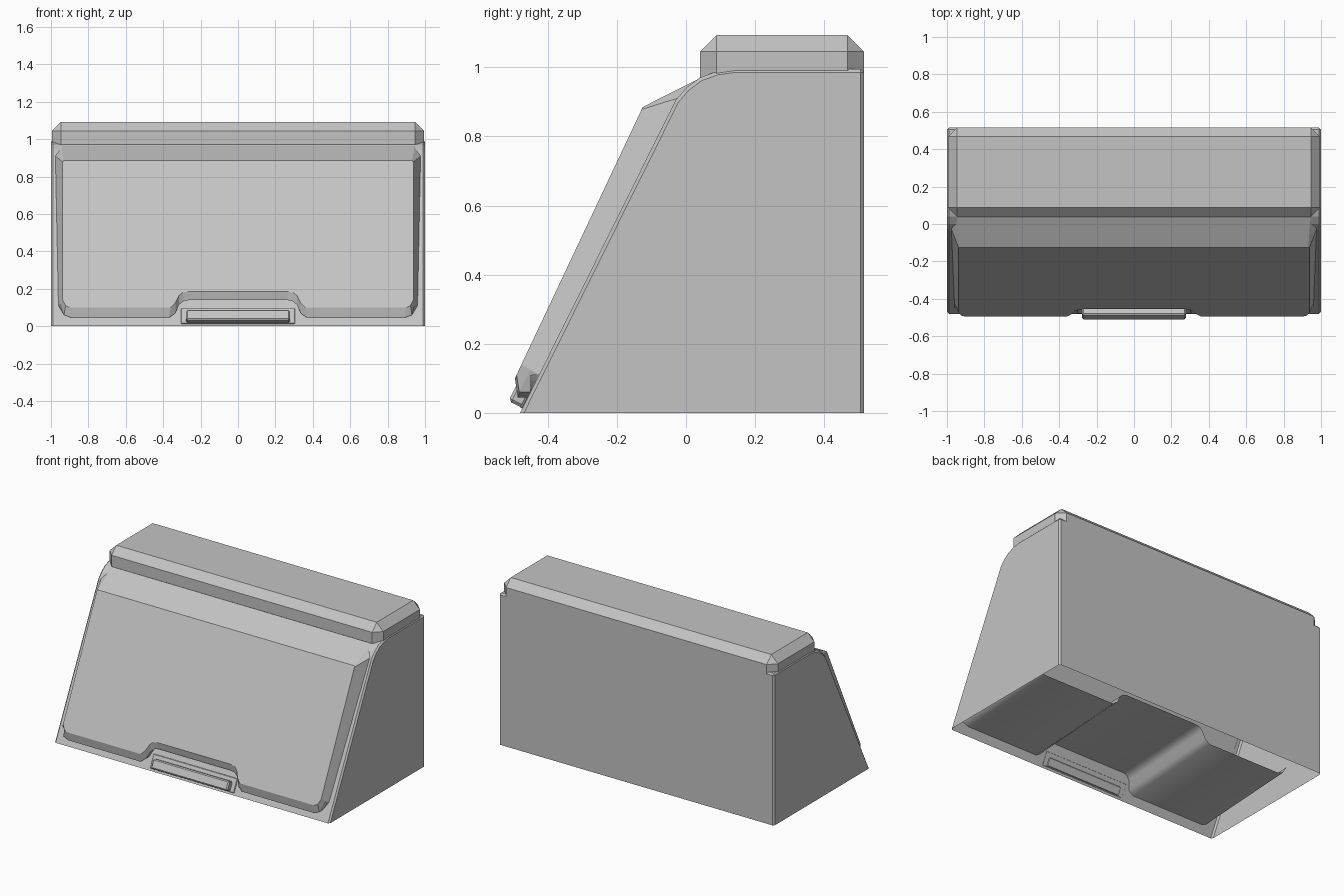
import bpy, bmesh
from mathutils import Vector

cube = bpy.data.objects.get("Cube")
if cube:
    bpy.data.objects.remove(cube)

grey = bpy.data.materials.new("plain grey")
grey.use_nodes = True
grey.diffuse_color = (0.55, 0.55, 0.55, 1)
grey.node_tree.nodes["Principled BSDF"].inputs["Base Color"].default_value = (0.55, 0.55, 0.55, 1)


def build(name, verts, faces, recalc=True, bevel=0.0):
    mesh = bpy.data.meshes.new(name)
    mesh.from_pydata(verts, [], faces)
    if recalc:
        bm = bmesh.new()
        bm.from_mesh(mesh)
        bmesh.ops.recalc_face_normals(bm, faces=bm.faces)
        bm.to_mesh(mesh)
        bm.free()
    mesh.materials.append(grey)
    obj = bpy.data.objects.new(name, mesh)
    bpy.context.collection.objects.link(obj)
    if bevel:
        mod = obj.modifiers.new("chamfer", 'BEVEL')
        mod.width = bevel
        mod.segments = 1
        mod.limit_method = 'ANGLE'
        mod.angle_limit = 0.6
    return obj


def box(name, size, centre, tilt=0.0, bevel=0.0):
    sx, sy, sz = (s / 2 for s in size)
    verts = [(x, y, z) for x in (-sx, sx) for y in (-sy, sy) for z in (-sz, sz)]
    faces = [(0, 1, 3, 2), (4, 6, 7, 5), (0, 4, 5, 1), (2, 3, 7, 6), (0, 2, 6, 4), (1, 5, 7, 3)]
    obj = build(name, verts, faces, bevel=bevel)
    obj.location = centre
    obj.rotation_euler.x = tilt
    return obj


# Housing: side profile (y, z) pulled across the width, open underneath
profile = [(-0.48, 0), (-0.03, 0.905), (0, 0.94), (0.04, 0.97), (0.09, 0.988),
           (0.14, 0.995), (0.515, 0.995), (0.515, 0)]
n = len(profile)
verts = [(x, y, z) for x in (-1, 1) for y, z in profile]
faces = [(i, i + 1, n + i + 1, n + i) for i in range(n - 1)]
faces += [tuple(range(n)), tuple(range(n, 2 * n))]
build("housing", verts, faces, bevel=0.01)


def housing_y(z):
    for (y0, z0), (y1, z1) in zip(profile, profile[1:]):
        if z <= z1:
            return y0 + (y1 - y0) * (z - z0) / (z1 - z0)
    return profile[4][0]


def panel_y(z):
    return -0.495 + (z - 0.1) * 0.4713


# Raised front panel: half outlines (x, z) of the base and the face, mirrored
base_half = [(0.26, 0.14), (0.29, 0.135), (0.315, 0.115), (0.335, 0.07), (0.37, 0.045),
             (0.89, 0.045), (0.93, 0.06), (0.96, 0.11), (0.977, 0.91), (0.945, 0.975)]
face_half = [(0.27, 0.185), (0.295, 0.18), (0.315, 0.165), (0.335, 0.125), (0.36, 0.1),
             (0.90, 0.1), (0.922, 0.11), (0.937, 0.14), (0.937, 0.878), (0.932, 0.885)]
base, rim, face = [], [], []
for i, ((bx, bz), (fx, fz)) in enumerate(zip(base_half, face_half)):
    b = Vector((bx, housing_y(bz), bz))
    f = Vector((fx, panel_y(fz), fz))
    base.append(b)
    face.append(f)
    rim.append(Vector((bx, f.y + 0.008, bz)) if i < 7 else b.lerp(f, 0.5))


def mirrored(points):
    return points + [Vector((-p.x, p.y, p.z)) for p in reversed(points)]


loops = [mirrored(loop) for loop in (base, rim, face)]
n = len(loops[0])
faces = [(k * n + i, k * n + (i + 1) % n, (k + 1) * n + (i + 1) % n, (k + 1) * n + i)
         for k in range(2) for i in range(n)]
faces.append(tuple(range(2 * n, 3 * n)))
build("front_panel", loops[0] + loops[1] + loops[2], faces)

# Inner lip: lower edge of the panel carried back under the housing
right = [Vector((-x, -0.45, z)) for x, z in reversed(base_half[:8])]
left = [Vector((x, -0.45, z)) for x, z in base_half[:8]]
edge = right + left
back = [p + Vector((0, 0.70, 0.04)) for p in edge]
n = len(edge)
lip = build("inner_lip", edge + back,
            [(i, n + i, n + i + 1, i + 1) for i in range(n - 1)], recalc=False)
bpy.context.view_layer.objects.active = lip
lip.select_set(True)
bpy.ops.object.shade_smooth_by_angle(angle=1.0)
lip.select_set(False)

# Top cap with chamfered edges
box("top_cap", (1.99, 0.475, 0.17), (0, 0.2775, 1.008), bevel=0.048)

# Pull handle and its thin backing plate, tilted with the front slope
tilt = -0.461
box("handle_plate", (0.61, 0.009, 0.09), (0, -0.457, 0.054), tilt, 0.003)
box("handle_bar", (0.555, 0.05, 0.062), (0, -0.477, 0.051), tilt, 0.008)
